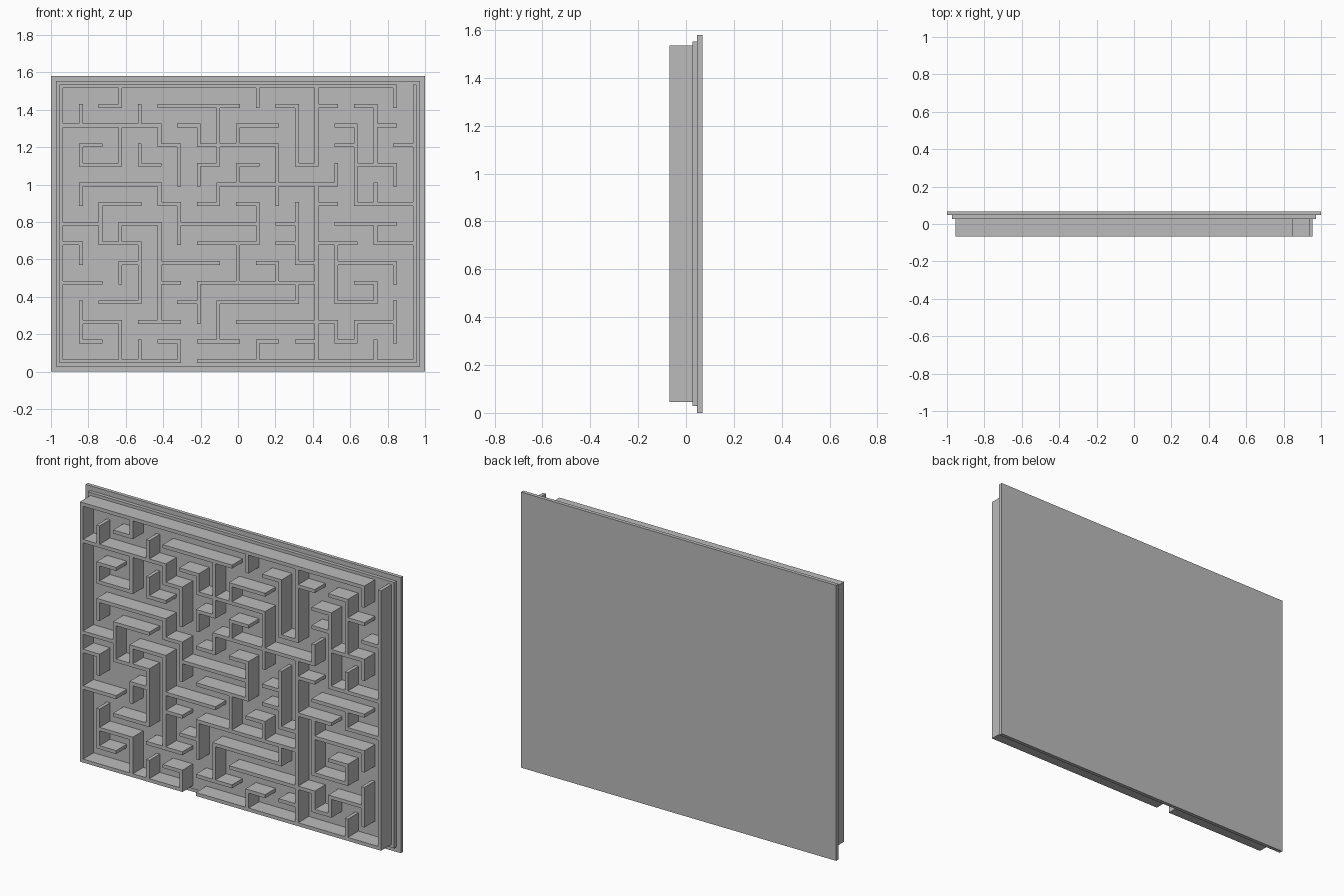
import bpy
import bmesh
from itertools import groupby
from mathutils import Matrix, Vector

if "Cube" in bpy.data.objects:
    bpy.data.objects.remove(bpy.data.objects["Cube"], do_unlink=True)

grey = bpy.data.materials.new("plain grey")
grey.use_nodes = True
COLOUR = (0.5, 0.5, 0.5, 1)
grey.diffuse_color = COLOUR
grey.node_tree.nodes["Principled BSDF"].inputs["Base Color"].default_value = COLOUR

# Horizontal walls, top row first, one mark per cell from the left
ACROSS = [
    "#################.",
    "..#..####..#.#.#..",
    "#####.#..##...#.#.",
    ".#...#.####...#..#",
    ".##.#..#.#..#..##.",
    ".####...######....",
    "..##.#.#.#...#.###",
    "##.##.####.#..###.",
    "#.##...###.#.##.##",
    "...#.###..#.#.###.",
    "##...#.######..#..",
    "..##..#.####..##..",
    ".##.##...#####.##.",
    ".#...#.##.#.#.#...",
    "######.###########",
]
# Vertical walls, left column first, one mark per cell from the top
DOWN = [
    "##############",
    ".#.#.#..#..##.",
    "......##......",
    "#.##...#.#..##",
    ".#.#....###..#",
    "..#..#.#####..",
    "...##.##.....#",
    "..#.#.....##..",
    ".###.#.....##.",
    "..#.#...##....",
    "#.....##.....#",
    "...###...#....",
    ".###..###.#...",
    "####.#########",
    "....#...###.#.",
    "..####......#.",
    ".###.#.#..#..#",
    "#...#....#.##.",
    "##############",
]
PITCH, HALF = 0.105, 0.01
LEFT, TOP = -0.945, 1.526
FRONT, BACK = -0.068, 0.027


def add_box(bm, low, high):
    low, high = Vector(low), Vector(high)
    matrix = Matrix.Translation((low + high) / 2) @ Matrix.Diagonal((*(high - low), 1))
    bmesh.ops.create_cube(bm, size=1, matrix=matrix)


def finish(bm, name):
    mesh = bpy.data.meshes.new(name)
    bm.to_mesh(mesh)
    bm.free()
    mesh.materials.append(grey)
    obj = bpy.data.objects.new(name, mesh)
    bpy.context.collection.objects.link(obj)


def plate(name, half_width, front, back, bottom, top):
    bm = bmesh.new()
    add_box(bm, (-half_width, front, bottom), (half_width, back, top))
    finish(bm, name)


def runs(line):
    """Start and end of each unbroken stretch of wall."""
    position = 0
    for mark, group in groupby(line):
        length = len(list(group))
        if mark == "#":
            yield position, position + length
        position += length


# Stepped backing
plate("back_plate", 1, 0.047, 0.068, 0, 1.58)
plate("middle_plate", 0.972, BACK, 0.047, 0.028, 1.553)

# Horizontal maze walls
bm = bmesh.new()
for row, line in enumerate(ACROSS):
    z = TOP - row * PITCH
    for start, end in runs(line):
        add_box(bm, (LEFT + start * PITCH - HALF, FRONT, z - HALF),
                (LEFT + end * PITCH + HALF, BACK, z + HALF))
finish(bm, "horizontal_walls")

# Vertical maze walls
bm = bmesh.new()
for column, line in enumerate(DOWN):
    x = LEFT + column * PITCH
    for start, end in runs(line):
        add_box(bm, (x - HALF, FRONT, TOP - end * PITCH - HALF),
                (x + HALF, BACK, TOP - start * PITCH + HALF))
finish(bm, "vertical_walls")
